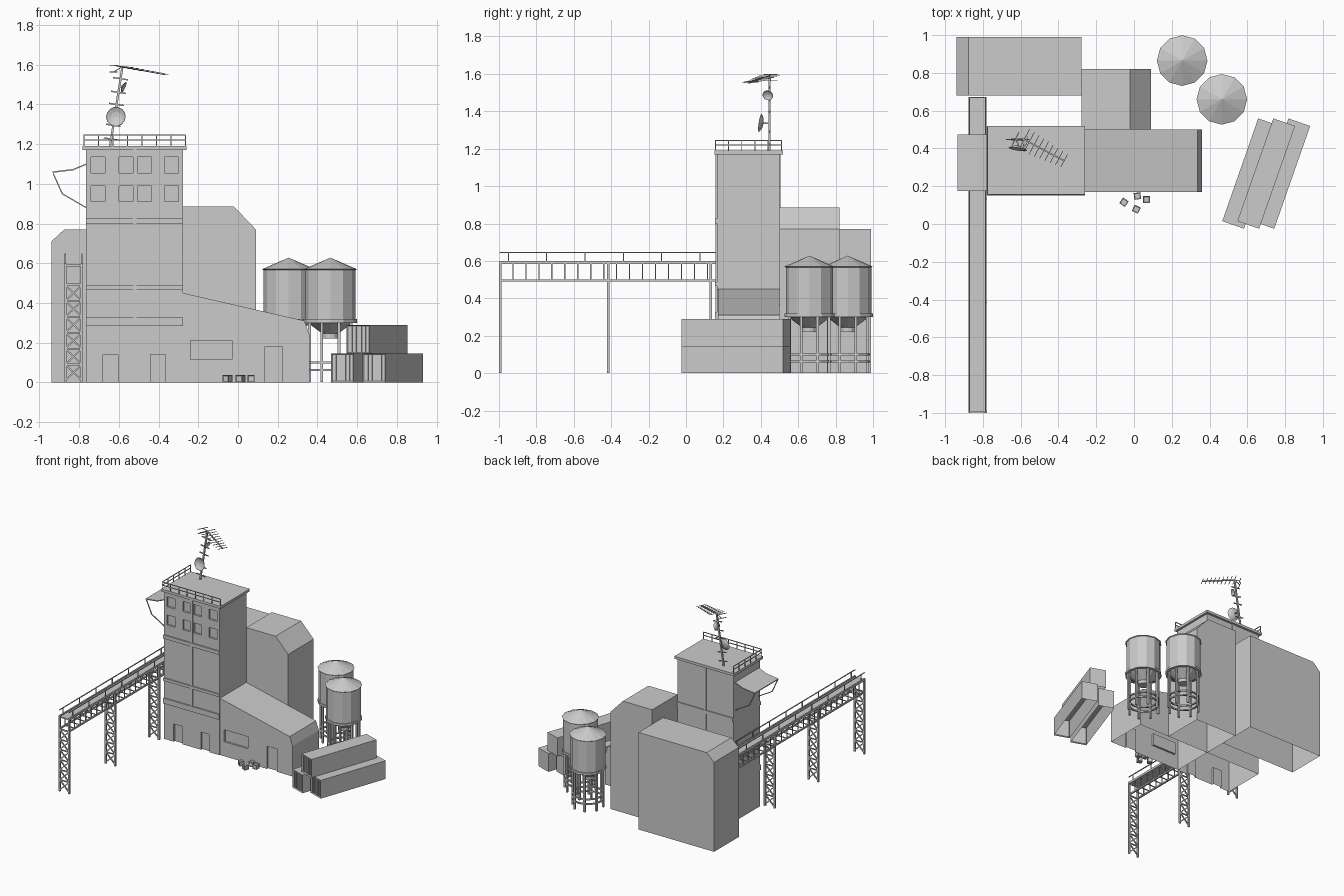
import bpy, bmesh, math
from mathutils import Matrix, Vector

if "Cube" in bpy.data.objects:
    bpy.data.objects.remove(bpy.data.objects["Cube"])


def finish(name, bm):
    bmesh.ops.recalc_face_normals(bm, faces=bm.faces)
    me = bpy.data.meshes.new(name)
    bm.to_mesh(me)
    bm.free()
    ob = bpy.data.objects.new(name, me)
    bpy.context.collection.objects.link(ob)
    return ob


def add_box(bm, x0, x1, y0, y1, z0, z1):
    m = Matrix.Translation(((x0 + x1) / 2, (y0 + y1) / 2, (z0 + z1) / 2))
    bmesh.ops.create_cube(bm, size=1, matrix=m @ Matrix.Diagonal((x1 - x0, y1 - y0, z1 - z0, 1)))


def boxes(name, dims):
    bm = bmesh.new()
    for d in dims:
        add_box(bm, *d)
    return finish(name, bm)


def bars(name, segs, t):
    """Square bars of thickness t between point pairs."""
    bm = bmesh.new()
    for a, b in segs:
        a, b = Vector(a), Vector(b)
        m = Matrix.Translation((a + b) / 2) @ (b - a).to_track_quat('Z', 'Y').to_matrix().to_4x4()
        bmesh.ops.create_cube(bm, size=1, matrix=m @ Matrix.Diagonal((t, t, (b - a).length + t * .5, 1)))
    return finish(name, bm)


def lathe(name, prof, n, mat):
    """Revolve (radius, height) points around z, then place with mat."""
    bm = bmesh.new()
    vs = [bm.verts.new((r, 0, z)) for r, z in prof]
    es = [bm.edges.new(p) for p in zip(vs, vs[1:])]
    bmesh.ops.spin(bm, geom=vs + es, axis=(0, 0, 1), cent=(0, 0, 0), angle=2 * math.pi, steps=n, use_duplicate=False)
    bmesh.ops.remove_doubles(bm, verts=bm.verts, dist=1e-5)
    bm.transform(mat)
    return finish(name, bm)


def drop_floor(bm):
    bm.normal_update()
    low = [f for f in bm.faces if all(v.co.z < 1e-4 for v in f.verts)]
    bmesh.ops.delete(bm, geom=low, context='FACES')


def building(name, prof, y0, y1, openings=()):
    """Extruded xz profile with openings (x0, x1, z0, z1) recessed in the front, open at the bottom."""
    bm = bmesh.new()
    f = bm.faces.new([bm.verts.new((x, y0, z)) for x, z in prof])
    ext = bmesh.ops.extrude_face_region(bm, geom=[f])['geom']
    bmesh.ops.translate(bm, vec=(0, y1 - y0, 0), verts=[v for v in ext if isinstance(v, bmesh.types.BMVert)])
    ob = finish(name, bm)
    if openings:
        cut = boxes(name + "_cutter", [(a, b, y0 - .05, y0 + .015, c if c else -.05, d) for a, b, c, d in openings])
        cut.hide_render = True
        mod = ob.modifiers.new("openings", 'BOOLEAN')
        mod.operation, mod.solver, mod.object = 'DIFFERENCE', 'EXACT', cut
        dg = bpy.context.evaluated_depsgraph_get()
        me = bpy.data.meshes.new_from_object(ob.evaluated_get(dg))
        ob.modifiers.clear()
        ob.data = me
        bpy.data.objects.remove(cut)
    bm = bmesh.new()
    bm.from_mesh(ob.data)
    drop_floor(bm)
    bm.to_mesh(ob.data)
    bm.free()
    return ob


# Tower with two window rows and two doors
win = [(x, x + .07, z, z + .08) for x in (-.74, -.6, -.505, -.37) for z in (.91, 1.055)]
doors = [(-.68, -.605, 0, .14), (-.44, -.365, 0, .14)]
building("tower", [(-.765, 0), (-.277, 0), (-.277, 1.17), (-.765, 1.17)], .165, .5, win + doors)
boxes("tower_roof_slab", [(-.782, -.26, .152, .518, 1.17, 1.19)])

# Facade bands and centre pilaster, front and back
trim = []
for y0, y1 in ((.155, .17), (.495, .508)):
    trim += [(-.765, -.277, y0, y1, a, b) for a, b in ((.8, .828), (.465, .487), (.285, .327))]
    trim.append((-.53, -.512, y0 + .003, y1 - .003, .285, 1.17))
boxes("facade_bands", trim)

# Low wing, middle block and rear block
building("low_wing", [(-.277, 0), (.36, 0), (.36, .24), (.335, .31), (-.277, .45)], .17, .5,
         [(-.24, -.03, .115, .21), (.135, .225, 0, .18)])
building("middle_block", [(-.277, 0), (.09, 0), (.09, .77), (-.02, .885), (-.277, .885)], .5, .82)
building("rear_block", [(-.94, 0), (-.277, 0), (-.277, .77), (-.875, .77), (-.94, .71)], .68, .99)

# Roof railing on the front and left edges
rail = []
fx, lx, fy, by = -.265, -.775, .157, .51
for z in (1.22, 1.245):
    rail += [((lx, fy, z), (fx, fy, z)), ((lx, fy, z), (lx, by, z))]
for i in range(8):
    x = lx + (fx - lx) * i / 7
    rail.append(((x, fy, 1.19), (x, fy, 1.245)))
for i in range(1, 6):
    y = fy + (by - fy) * i / 5
    rail.append(((lx, y, 1.19), (lx, y, 1.245)))
bars("roof_railing", rail, .005)

# Side canopy and its struts
cp = [(-.765, 1.095), (-.83, 1.068), (-.935, 1.055)]
building("canopy", cp + [(x, z + .007) for x, z in reversed(cp)], .175, .475)
st = []
for y in (.182, .468):
    st += [((-.93, y, 1.05), (-.885, y, .95)), ((-.885, y, .95), (-.765, y, .88))]
bars("canopy_struts", st, .006)

# Conveyor gantry: deck, side trusses, handrails and trestle legs
X = (-.87, -.786)
Y0, Y1 = -.995, .67
boxes("gantry_deck", [(-.876, -.78, Y0, Y1, .583, .593)])
chords, web, hand, legs = [], [], [], []
n = 24
for x in X:
    chords += [((x, Y0, z), (x, Y1, z)) for z in (.495, .595)]
    web += [((x, Y0 + (Y1 - Y0) * i / n, .495), (x, Y0 + (Y1 - Y0) * i / n, .595)) for i in range(n + 1)]
    hand.append(((x, Y0, .645), (x, Y1, .645)))
    hand += [((x, Y0 + .045 + .205 * i, .595), (x, Y0 + .045 + .205 * i, .645)) for i in range(8)]
web += [((X[0], Y0 + (Y1 - Y0) * i / n, .495), (X[1], Y0 + (Y1 - Y0) * i / n, .495)) for i in range(n + 1)]
lace = []
bays = 6
for y in (-.993, -.415, .132):
    legs += [((x, y, 0.003), (x, y, .595)) for x in X]
    for i in range(bays):
        a, b = .01 + .48 * i / bays, .01 + .48 * (i + 1) / bays
        lace += [((X[0], y, a), (X[1], y, b)), ((X[1], y, a), (X[0], y, b)), ((X[0], y, b), (X[1], y, b))]
bars("gantry_chords", chords, .011)
bars("gantry_web", web, .006)
bars("gantry_handrail", hand, .006)
bars("trestle_legs", legs, .013)
bars("trestle_lacing", lace, .008)

# Silos on ringed leg frames
for k, (cx, cy) in enumerate(((.255, .865), (.465, .66))):
    T = Matrix.Translation((cx, cy, 0))
    lathe(f"silo_{k}", [(0, .628), (.134, .57), (.126, .565), (.126, .31), (.04, .245), (.04, .22), (0, .22)], 12, T)
    for z, h in ((.3, .018), (.095, .01), (.058, .01)):
        r0, r1 = (.11, .134) if z > .2 else (.107, .119)
        lathe(f"silo_{k}_ring", [(r0, z), (r1, z), (r1, z + h), (r0, z + h), (r0, z)], 12, T)
    feet = []
    for i in range(8):
        a = math.radians(22.5 + 45 * i)
        x, y = cx + .113 * math.cos(a), cy + .113 * math.sin(a)
        feet.append(((x, y, .004), (x, y, .305)))
    bars(f"silo_{k}_legs", feet, .014)

# Shipping containers: recessed door end with lock bars
for k, (cx, z) in enumerate(((.62, 0), (.78, 0), (.70, .145))):
    bm = bmesh.new()
    add_box(bm, -.061, .061, -.288, .288, 0.0, .145)
    drop_floor(bm)
    end = [f for f in bm.faces if f.calc_center_median().y < -.28]
    bmesh.ops.inset_individual(bm, faces=end, thickness=.008, depth=-.008)
    M = Matrix.Translation((cx, .267, z)) @ Matrix.Rotation(math.radians(-19.3), 4, 'Z')
    bm.transform(M)
    finish(f"container_{k}", bm)
    rods = [((x, -.283, .01), (x, -.283, .135)) for x in (-.036, -.014, .014, .036)]
    bars(f"container_{k}_lock_bars", rods, .006).matrix_world = M

# Small crates with recessed sides
for k, (x, y, a) in enumerate(((-.053, .115, 55), (.018, .148, 8), (.066, .13, 0), (.012, .078, 65))):
    bm = bmesh.new()
    bmesh.ops.create_cube(bm, size=.036)
    bmesh.ops.inset_individual(bm, faces=bm.faces[:], thickness=.005, depth=-.004)
    bm.transform(Matrix.Translation((x, y, .018)) @ Matrix.Rotation(math.radians(a), 4, 'Z'))
    finish(f"crate_{k}", bm)

# Leaning antenna mast with rungs
base, top = Vector((-.645, .447, 1.185)), Vector((-.582, .447, 1.59))
bars("antenna_mast", [(base, top)], .011)
side = Vector((.99, 0, -.15))
bars("mast_rungs", [(base.lerp(top, t) - side * .036, base.lerp(top, t) + side * .036)
                    for t in (.1, .27, .53, .68, .85)], .007)

# Directional aerial with cross elements
tip = Vector((-.37, .335, 1.552))
across = Vector((.47, .88, 0))
bars("aerial_boom", [(top, tip)], .008)
bars("aerial_elements", [(top.lerp(tip, t) - across * w, top.lerp(tip, t) + across * w)
                         for t, w in ((i / 8, .062 - .003 * i) for i in range(9))], .0035)
refl = []
for dz in (-.022, 0.012):
    b = top + Vector((-.045, .005, dz - .005))
    refl += [(top, b), (b - across * .04, b + across * .04)]
bars("aerial_reflector", refl, .004)

# Two dishes: one facing front, one facing right
bowl = [(0, 0), (.6, .12), (1, .38), (.96, .4), (.55, .18), (0, .06)]
for nm, p, d, r in (("large_dish", (-.612, .415, 1.335), (-.15, -1, .15), .05),
                    ("small_dish", (-.585, .44, 1.49), (.9, -.25, -.4), .029)):
    M = Matrix.Translation(p) @ Vector(d).to_track_quat('Z', 'Y').to_matrix().to_4x4()
    lathe(nm, [(a * r, b * r) for a, b in bowl], 14, M)
    q = Vector(p)
    t = (q.z - base.z) / (top.z - base.z)
    bars(nm + "_arm", [(q, base.lerp(top, t))], .008)
